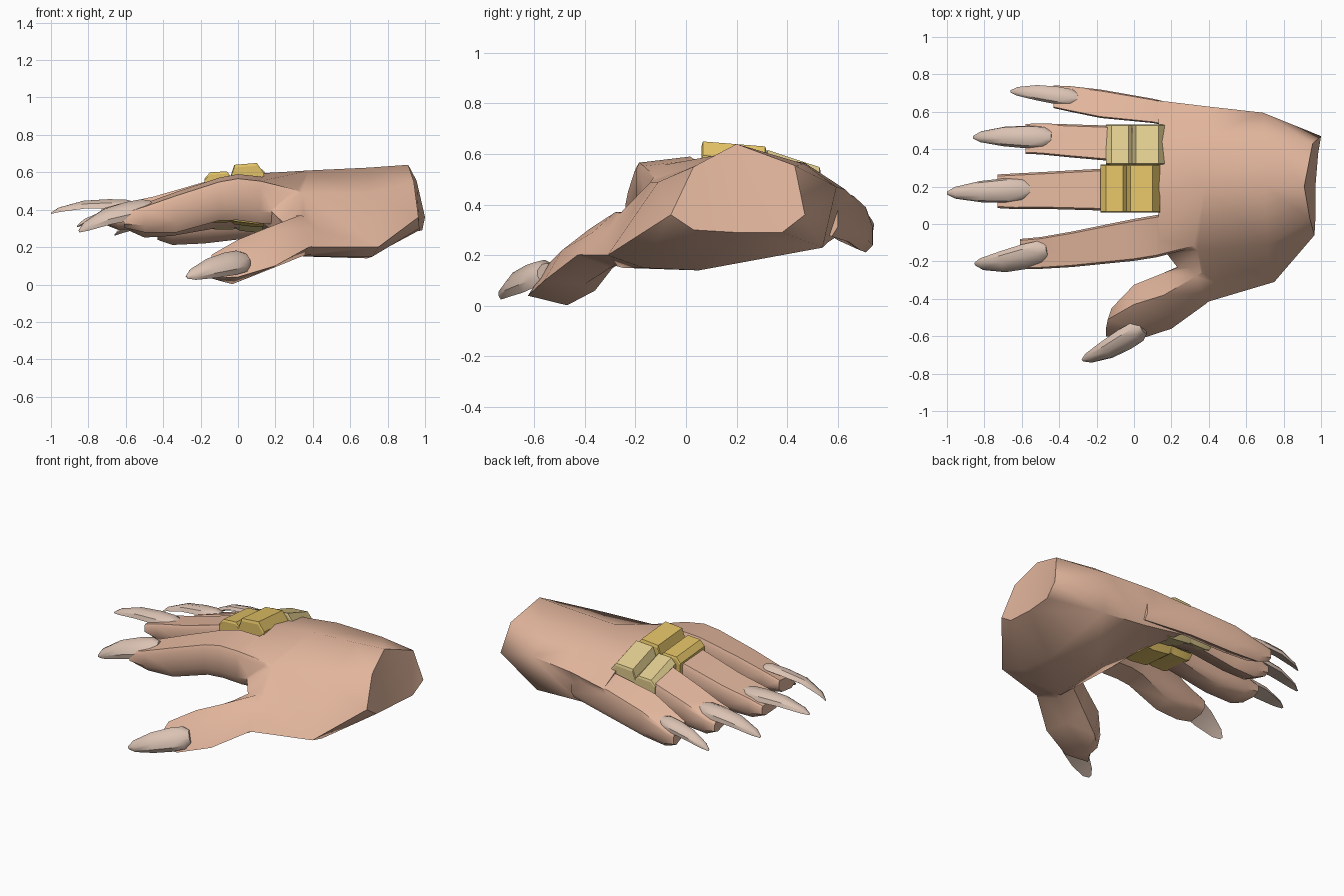
import bpy, bmesh, math
from mathutils import Vector


def material(name, rgb):
    m = bpy.data.materials.new(name)
    m.diffuse_color = (*rgb, 1)
    return m


SKIN = material("skin", (0.76, 0.465, 0.335))
NAIL = material("nail", (0.70, 0.54, 0.45))
GOLD = material("gold", (0.76, 0.54, 0.135))
PALE = material("pale_gold", (0.74, 0.60, 0.27))


def shade(ob, angle):
    bpy.ops.object.select_all(action='DESELECT')
    ob.select_set(True)
    bpy.context.view_layer.objects.active = ob
    bpy.ops.object.shade_smooth_by_angle(angle=math.radians(angle), keep_sharp_edges=False)


def loft(name, rings, mat, angle):
    """Skin a list of equal-length point rings and cap both ends."""
    bm = bmesh.new()
    vs = [[bm.verts.new(p) for p in r] for r in rings]
    n = len(vs[0])
    for a, b in zip(vs, vs[1:]):
        for i in range(n):
            j = (i + 1) % n
            bm.faces.new((a[i], a[j], b[j], b[i]))
    bm.faces.new(vs[0])
    bm.faces.new(vs[-1])
    bmesh.ops.recalc_face_normals(bm, faces=bm.faces)
    bmesh.ops.triangulate(bm, faces=bm.faces)
    me = bpy.data.meshes.new(name)
    bm.to_mesh(me)
    bm.free()
    me.materials.append(mat)
    ob = bpy.data.objects.new(name, me)
    bpy.context.collection.objects.link(ob)
    shade(ob, angle)
    return ob


def section(x, y, z, hw, hh, slope=0.0, top=(0.75, 0.9), low=(0.4, 0.6)):
    """Eight-sided box section across x, sheared sideways by slope."""
    (a, b), (c, d) = top, low
    pts = [(1, a), (b, 1), (-b, 1), (-1, a), (-1, -c), (-d, -1), (d, -1), (1, -c)]
    return [(x, y + u * hw, z + v * hh + u * hw * slope) for u, v in pts]


# palm and wrist
hand = loft("hand", [
    [(0.91, 0.2, 0.64), (0.955, 0.43, 0.555), (1.0, 0.47, 0.36), (0.985, 0.38, 0.29),
     (0.97, 0.2, 0.29), (0.97, 0.03, 0.3), (0.965, -0.06, 0.36), (0.94, 0.03, 0.55)],
    [(0.7, 0.2, 0.625), (0.7, 0.47, 0.56), (0.69, 0.595, 0.47), (0.69, 0.54, 0.23),
     (0.69, 0.05, 0.14), (0.72, -0.17, 0.15), (0.75, -0.31, 0.2), (0.71, -0.11, 0.49)],
    [(0.38, 0.2, 0.61), (0.38, 0.47, 0.565), (0.38, 0.63, 0.46), (0.38, 0.56, 0.25),
     (0.36, 0.1, 0.19), (0.35, -0.25, 0.15), (0.38, -0.42, 0.2), (0.34, -0.14, 0.49)],
    [(0.13, 0.19, 0.595), (0.13, 0.44, 0.55), (0.13, 0.66, 0.43), (0.13, 0.59, 0.27),
     (0.13, 0.2, 0.33), (0.13, -0.06, 0.33), (0.18, -0.165, 0.39), (0.13, -0.1, 0.555)],
], SKIN, 60)

# fingers: x, y, z, half width, half height along the bone
fingers = {
    "index": (0.12, [(0.42, 0.0, 0.4, 0.1, 0.09), (0.12, -0.065, 0.45, 0.113, 0.115),
                     (0.0, -0.085, 0.465, 0.112, 0.113), (-0.1, -0.1, 0.455, 0.107, 0.105),
                     (-0.33, -0.135, 0.385, 0.095, 0.1), (-0.5, -0.155, 0.355, 0.085, 0.07),
                     (-0.61, -0.16, 0.35, 0.08, 0.04)]),
    "middle": (-0.06, [(0.25, 0.19, 0.45, 0.1, 0.11), (-0.1, 0.185, 0.46, 0.115, 0.105),
                       (-0.45, 0.18, 0.38, 0.1, 0.085), (-0.64, 0.175, 0.36, 0.095, 0.065),
                       (-0.73, 0.175, 0.365, 0.09, 0.035)]),
    "ring": (-0.28, [(0.25, 0.42, 0.41, 0.09, 0.1), (-0.1, 0.43, 0.42, 0.095, 0.1),
                     (-0.35, 0.445, 0.36, 0.088, 0.085), (-0.5, 0.455, 0.33, 0.083, 0.065),
                     (-0.58, 0.455, 0.335, 0.08, 0.035)]),
    "pinky": (-0.45, [(0.4, 0.54, 0.37, 0.06, 0.08), (0.1, 0.605, 0.365, 0.065, 0.095),
                      (-0.18, 0.643, 0.33, 0.076, 0.09), (-0.35, 0.67, 0.295, 0.068, 0.065),
                      (-0.43, 0.68, 0.295, 0.06, 0.04)]),
}
digits = [loft(name + "_finger", [section(*s, slope) for s in stations], SKIN, 42)
          for name, (slope, stations) in fingers.items()]

# thumb
digits.append(loft("thumb", [
    [(0.5, -0.33, 0.22), (0.5, -0.26, 0.29), (0.5, -0.18, 0.34), (0.46, -0.1, 0.36),
     (0.46, -0.1, 0.22), (0.48, -0.25, 0.18)],
    [(0.38, -0.43, 0.2), (0.36, -0.37, 0.29), (0.33, -0.28, 0.37), (0.29, -0.21, 0.37),
     (0.3, -0.2, 0.2), (0.34, -0.3, 0.15)],
    [(0.2, -0.56, 0.1), (0.18, -0.49, 0.22), (0.16, -0.38, 0.305), (0.15, -0.265, 0.28),
     (0.15, -0.29, 0.15), (0.18, -0.4, 0.085)],
    [(0.0, -0.625, 0.04), (0.0, -0.55, 0.16), (0.0, -0.43, 0.24), (0.0, -0.325, 0.2),
     (0.0, -0.36, 0.06), (-0.03, -0.47, 0.002)],
    [(-0.15, -0.6, 0.035), (-0.15, -0.56, 0.11), (-0.14, -0.51, 0.16), (-0.12, -0.45, 0.14),
     (-0.08, -0.43, 0.03), (-0.08, -0.5, 0.015)],
], SKIN, 42))

# join the digits into one continuous skin
for d in digits:
    mod = hand.modifiers.new("join", 'BOOLEAN')
    mod.operation = 'UNION'
    mod.solver = 'EXACT'
    mod.object = d
    bpy.context.view_layer.objects.active = hand
    bpy.ops.object.modifier_apply(modifier=mod.name)
    bpy.data.objects.remove(d)
shade(hand, 50)


# long pointed nails
def nail(name, base, tip, width, roll, bulge):
    base, tip = Vector(base), Vector(tip)
    d = (tip - base).normalized()
    side = d.cross(Vector((0, 0, 1))).normalized()
    up = side.cross(d)
    c, s = math.cos(roll), math.sin(roll)
    side, up = side * c + up * s, up * c - side * s
    rings = []
    for t, w in ((0, 0.55), (0.1, 0.95), (0.3, 1), (0.6, 0.86), (0.9, 0.48), (1, 0.12)):
        o = base.lerp(tip, t) + up * bulge * 2.1 * t * (1 - t ** 3)
        h = width * w
        prof = [(1, -0.3), (0.85, 0.15), (0.4, 0.45), (-0.4, 0.45),
                (-0.85, 0.15), (-1, -0.3), (-0.4, -0.3), (0.4, -0.3)]
        rings.append([o + side * u * h + up * v * h for u, v in prof])
    loft(name + "_nail", rings, NAIL, 35)


nail("index", (-0.46, -0.15, 0.425), (-0.85, -0.215, 0.285), 0.074, 0.55, 0.035)
nail("middle", (-0.55, 0.185, 0.425), (-1.0, 0.165, 0.38), 0.066, 0.0, 0.025)
nail("ring", (-0.44, 0.465, 0.4), (-0.86, 0.465, 0.31), 0.062, -0.2, 0.03)
nail("pinky", (-0.3, 0.675, 0.36), (-0.66, 0.71, 0.265), 0.05, -0.35, 0.03)
nail("thumb", (0.05, -0.565, 0.14), (-0.275, -0.73, 0.04), 0.075, 0.8, 0.02)

# stepped finger rings: x, top, bottom
steps = [(-0.18, 0.555, 0.35), (-0.15, 0.59, 0.34), (-0.06, 0.595, 0.34), (-0.04, 0.57, 0.345),
         (-0.02, 0.63, 0.33), (0.1, 0.64, 0.315), (0.14, 0.585, 0.32)]
for name, mat, y, hw, dx, dz, k, slope in (
        ("middle", GOLD, 0.19, 0.128, 0, 0, 1, -0.08),
        ("ring", PALE, 0.425, 0.107, 0.03, -0.035, 0.86, -0.33)):
    loft(name + "_finger_ring",
         [section(x + dx, y, (t + b) / 2 + dz, hw, (t - b) / 2 * k, slope, (0.9, 0.96), (0.7, 0.8))
          for x, t, b in steps], mat, 15)
